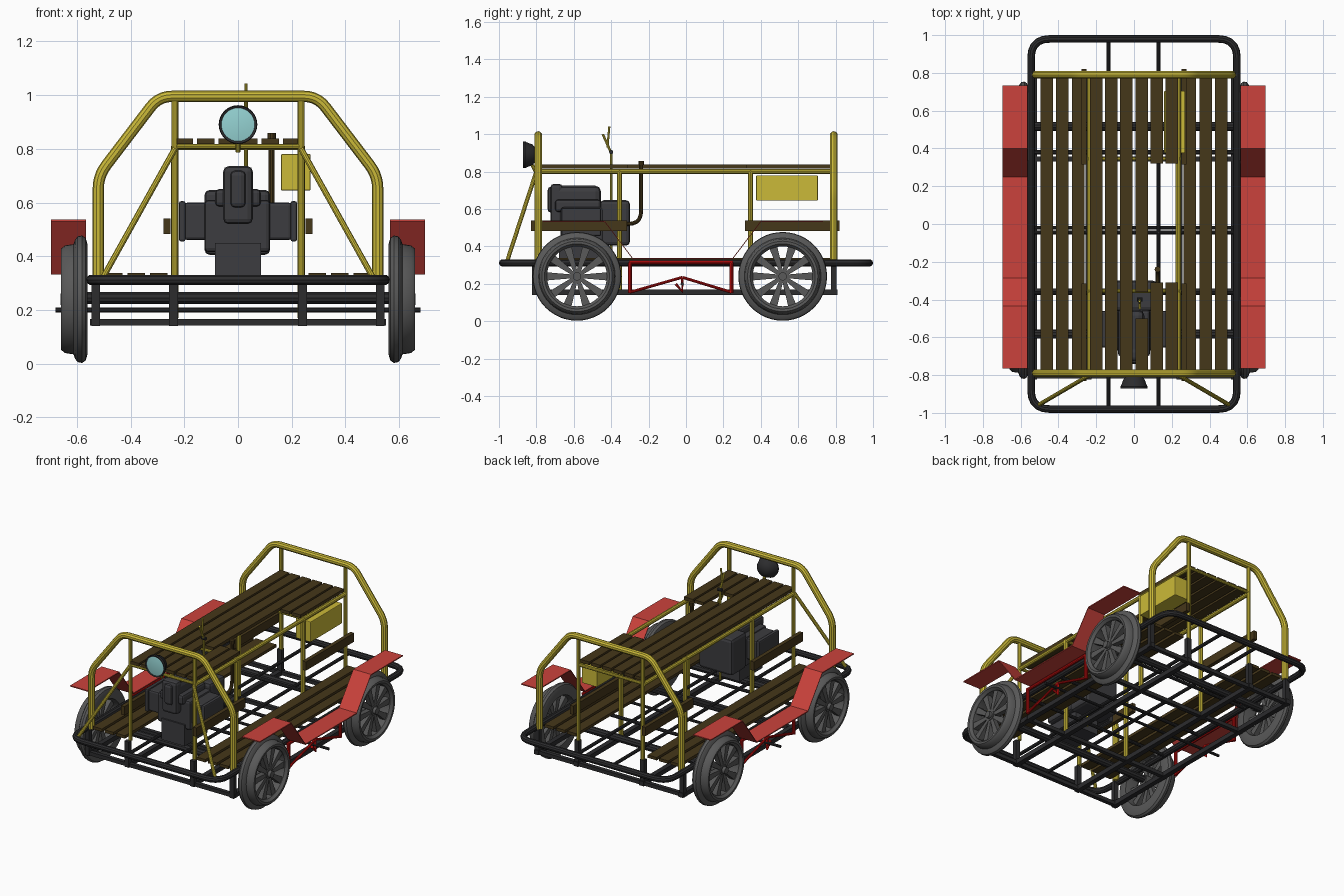
import bpy, bmesh, math
from mathutils import Vector, Matrix

if "Cube" in bpy.data.objects:
    bpy.data.objects.remove(bpy.data.objects["Cube"])


def mat(name, r, g, b):
    m = bpy.data.materials.new(name)
    m.diffuse_color = (r, g, b, 1)
    m.use_nodes = True
    m.node_tree.nodes["Principled BSDF"].inputs["Base Color"].default_value = m.diffuse_color
    return m


YELLOW = mat("yellow_paint", .6, .49, .04)
RED = mat("red_paint", .6, .055, .045)
STEP = mat("step_red", .6, .005, .005)
WOOD = mat("wood", .06, .038, .01)
DARK = mat("dark_steel", .025, .025, .027)
ENGINE = mat("engine_grey", .045, .045, .05)
RUBBER = mat("wheel_grey", .1, .1, .1)
GLASS = mat("glass", .3, .65, .65)


def finish(name, bm, m, smooth=False):
    bmesh.ops.recalc_face_normals(bm, faces=bm.faces[:])
    me = bpy.data.meshes.new(name)
    bm.to_mesh(me)
    bm.free()
    me.materials.append(m)
    ob = bpy.data.objects.new(name, me)
    bpy.context.collection.objects.link(ob)
    if smooth:
        bpy.ops.object.select_all(action='DESELECT')
        ob.select_set(True)
        bpy.context.view_layer.objects.active = ob
        bpy.ops.object.shade_smooth_by_angle(angle=math.radians(35))
    return ob


def box(name, x, y, z, m, bevel=0):
    """Box from (min, max) ranges."""
    bm = bmesh.new()
    size = [r[1] - r[0] for r in (x, y, z)]
    mid = [(r[1] + r[0]) / 2 for r in (x, y, z)]
    bmesh.ops.create_cube(bm, size=1, matrix=Matrix.Translation(mid) @ Matrix.Diagonal((*size, 1)))
    if bevel:
        bmesh.ops.bevel(bm, geom=bm.edges[:], offset=bevel, segments=2, affect='EDGES', profile=.5)
    return finish(name, bm, m)


def tube(name, pts, r, m, fillet=0, closed=False):
    """Round pipe along a path, with filleted corners."""
    pts = [Vector(p) for p in pts]
    n, path = len(pts), []
    for i, p in enumerate(pts):
        if not fillet or (not closed and i in (0, n - 1)):
            path.append(p)
            continue
        a = p + (pts[i - 1] - p).normalized() * fillet
        b = p + (pts[(i + 1) % n] - p).normalized() * fillet
        path += [a.lerp(p, t / 5).lerp(p.lerp(b, t / 5), t / 5) for t in range(6)]
    cu = bpy.data.curves.new(name, 'CURVE')
    cu.dimensions, cu.bevel_depth, cu.bevel_resolution, cu.use_fill_caps = '3D', r, 3, True
    sp = cu.splines.new('POLY')
    sp.points.add(len(path) - 1)
    for q, p in zip(sp.points, path):
        q.co = (*p, 1)
    sp.use_cyclic_u = closed
    tmp = bpy.data.objects.new(name + "_path", cu)
    bpy.context.collection.objects.link(tmp)
    dg = bpy.context.evaluated_depsgraph_get()
    bm = bmesh.new()
    bm.from_mesh(tmp.evaluated_get(dg).to_mesh())
    bpy.data.objects.remove(tmp)
    bmesh.ops.remove_doubles(bm, verts=bm.verts[:], dist=1e-5)
    return finish(name, bm, m, True)


def lathe(bm, profile, axis, centre, n=48, closed=False):
    """Spin (along-axis, radius) points about the x or y axis."""
    mk = (lambda a, r: Vector((a, 0, r))) if axis == 'x' else (lambda a, r: Vector((0, a, r)))
    c = Vector(centre)
    vs = [bm.verts.new(mk(*p) + c) for p in profile]
    es = [bm.edges.new(e) for e in zip(vs, vs[1:] + vs[:1] if closed else vs[1:])]
    bmesh.ops.spin(bm, geom=vs + es, cent=c, axis=(1, 0, 0) if axis == 'x' else (0, 1, 0),
                   angle=2 * math.pi, steps=n, use_duplicate=False)
    bmesh.ops.remove_doubles(bm, verts=bm.verts[:], dist=1e-5)


def wheel(name, s, y):
    bm = bmesh.new()
    c = (0, y, .24)
    tyre = [(.562, .165), (.56, .205), (.567, .228), (.58, .237), (.597, .234), (.606, .222),
            (.612, .205), (.645, .2), (.658, .188), (.657, .174), (.64, .16), (.6, .16)]
    hub = [(.56, 0), (.56, .032), (.64, .032), (.64, .022), (.66, .022), (.66, 0)]
    lathe(bm, [(s * a, r) for a, r in tyre], 'x', c, closed=True)
    lathe(bm, [(s * a, r) for a, r in hub], 'x', c, 24)
    for k in range(10):
        rot = Matrix.Translation(c) @ Matrix.Rotation(math.tau * (k + .5) / 10, 4, 'X')
        ring = [[bm.verts.new(rot @ Vector((s * x, w, r))) for x, w in
                 ((.6, -h), (.635, -h), (.635, h), (.6, h))] for r, h in ((.025, .01), (.165, .022))]
        for i in range(4):
            j = (i + 1) % 4
            bm.faces.new((ring[0][i], ring[0][j], ring[1][j], ring[1][i]))
    finish(name, bm, RUBBER, True)


# Upper chassis ring and crossbars
tube("frame_ring", [(-.545, -.98, .312), (.545, -.98, .312), (.545, .98, .312), (-.545, .98, .312)],
     .02, DARK, .1, True)
for y in (-.365, -.045, .38):
    tube("frame_crossbar", [(-.545, y, .305), (.545, y, .305)], .011, DARK)
for x in (-.135, .13):
    tube("frame_long_bar", [(x, -.98, .305), (x, .98, .305)], .011, DARK)

# Lower chassis
for x in (-.53, -.24, .24, .53):
    box("lower_rail", (x - .016, x + .016), (-.82, .81), (.14, .17), DARK)
    for y in (-.81, .79):
        box("lower_post", (x - .016, x + .016), (y - .014, y + .014), (.14, .31), DARK)
for y in (-.805, -.355, .345, .79):
    box("lower_crossbar", (-.55, .55), (y - .013, y + .013), (.142, .166), DARK)
tube("step_rod", [(-.68, -.02, .2), (.68, -.02, .2)], .009, DARK)

# Axles and wheels
for tag, y in (("front", -.583), ("rear", .517)):
    tube(tag + "_axle", [(-.6, y, .245), (.6, y, .245)], .024, DARK)
    for s in (-1, 1):
        wheel(tag + "_wheel", s, y)

# Roll hoops with uprights
for tag, y in (("front", -.79), ("rear", .79)):
    tube(tag + "_hoop", [(-.52, y, .31), (-.52, y, .7), (-.295, y, .995), (.295, y, .995),
                         (.52, y, .7), (.52, y, .31)], .021, YELLOW, .05)
    tube(tag + "_seat_bar", [(-.235, y, .808), (.235, y, .808)], .01, YELLOW)

for s in (-1, 1):
    x = .235 * s
    for y in (-.79, .79):
        tube("hoop_upright", [(x, y, .31), (x, y, .995)], .013, YELLOW)
    for y in (-.355, .345):
        tube("seat_post", [(x, y, .17), (x, y, .81)], .014, YELLOW)
    tube("seat_rail", [(x, -.79, .8), (x, .79, .8)], .014, YELLOW)
    tube("front_brace", [(x, -.8, .8), (.5 * s, -.955, .325)], .011, YELLOW)
    # Floor planks and side boards
    for k in range(3):
        c = s * (.295 + k * .084)
        box("floor_plank", (c - .033, c + .033), (-.81, .775), (.318, .337), WOOD)
    for y0, y1 in ((-.83, -.315), (.315, .82)):
        box("side_board", (s * .264 - .013, s * .264 + .013), (y0, y1), (.482, .54), WOOD)
    # Mudguard sheet folded along its length
    prof = [(-.765, .53), (-.435, .53), (-.285, .332), (.25, .332), (.4, .53), (.733, .53)]
    bm = bmesh.new()
    loops = [[bm.verts.new((s * x, y, z + dz)) for x, dz in ((.565, 0), (.695, 0), (.695, .007), (.565, .007))]
             for y, z in prof]
    for a, b in zip(loops, loops[1:]):
        for i in range(4):
            bm.faces.new((a[i], a[(i + 1) % 4], b[(i + 1) % 4], b[i]))
    bm.faces.new(loops[0])
    bm.faces.new(loops[-1])
    finish("mudguard", bm, RED)
    # Side step truss
    X = .58 * s
    tube("step_top_bar", [(X, -.305, .315), (X, .25, .315)], .011, STEP)
    for y in (-.3, .243):
        tube("step_post", [(X, y, .315), (X, y, .15)], .011, STEP)
        tube("step_diagonal", [(X, y, .155), (X, -.02, .235)], .008, STEP)
    tube("step_foot", [(X, -.02, .235), (X, -.02, .16), (X, -.055, .2)], .009, STEP)

for y in (-.355, .345):
    tube("seat_crossbar", [(-.235, y, .805), (.235, y, .805)], .01, YELLOW)

# Bench planks: the right-hand pair is open in the middle, the fourth has a lever slot
FULL, SPLIT = [(-.8, .775)], [(-.775, -.31), (.32, .775)]
for k, spans in enumerate([FULL, FULL, FULL, [(-.775, -.5), (-.36, .775)], SPLIT, SPLIT]):
    c = -.2 + .08 * k
    for y0, y1 in spans:
        box("bench_plank", (c - .033, c + .033), (y0, y1), (.817, .838), WOOD)

# Fuel tank
box("fuel_tank", (.16, .27), (.375, .705), (.645, .78), YELLOW, .004)

# Engine
box("engine_pedestal", (-.085, .085), (-.68, -.44), (.31, .45), ENGINE)
box("engine_block", (-.125, .12), (-.46, -.3), (.405, .647), ENGINE, .02)
box("engine_crankcase", (-.125, .12), (-.67, -.44), (.415, .61), ENGINE, .015)
box("engine_cowl", (-.085, .085), (-.7, -.455), (.585, .65), ENGINE, .015)
for s in (-1, 1):
    x = sorted((.11 * s, .2 * s))
    box("cylinder", x, (-.655, -.46), (.46, .6), ENGINE, .012)
    x = sorted((.195 * s, .22 * s))
    box("cylinder_head", x, (-.665, -.455), (.455, .605), ENGINE, .008)
box("blower_top", (-.055, .055), (-.72, -.455), (.56, .725), ENGINE, .03)
for w, y0, y1, z0, z1, in ((.055, -.725, -.66, .52, .735), (.03, -.74, -.7, .58, .72)):
    box("blower_housing", (-w, w), (y0, y1), (z0, z1), ENGINE, .019)

# Exhaust stack
tube("exhaust_pipe", [(.125, -.36, .52), (.125, -.24, .52), (.125, -.24, .85)], .011, WOOD, .07)
tube("exhaust_tip", [(.125, -.24, .835), (.125, -.24, .858)], .016, WOOD)

# Headlamp
bm = bmesh.new()
lathe(bm, [(-.868, .062), (-.872, .07), (-.86, .072), (-.85, .066), (-.82, .055), (-.8, .03), (-.795, 0)],
      'y', (0, 0, .89), 32)
finish("headlamp_shell", bm, DARK, True)
bm = bmesh.new()
lathe(bm, [(-.872, 0), (-.87, .04), (-.866, .065)], 'y', (0, 0, .89), 32)
finish("headlamp_glass", bm, GLASS, True)
tube("headlamp_stem", [(0, -.8, .79), (0, -.825, .84)], .01, YELLOW)

# Control levers
tube("lever", [(.03, -.4, .31), (.03, -.4, .9), (.03, -.445, 1.0)], .007, YELLOW)
tube("lever_long", [(.03, -.42, .93), (.03, -.41, 1.042)], .006, YELLOW)
tube("lever_pivot", [(.015, -.4, .905), (.045, -.4, .905)], .011, DARK)
